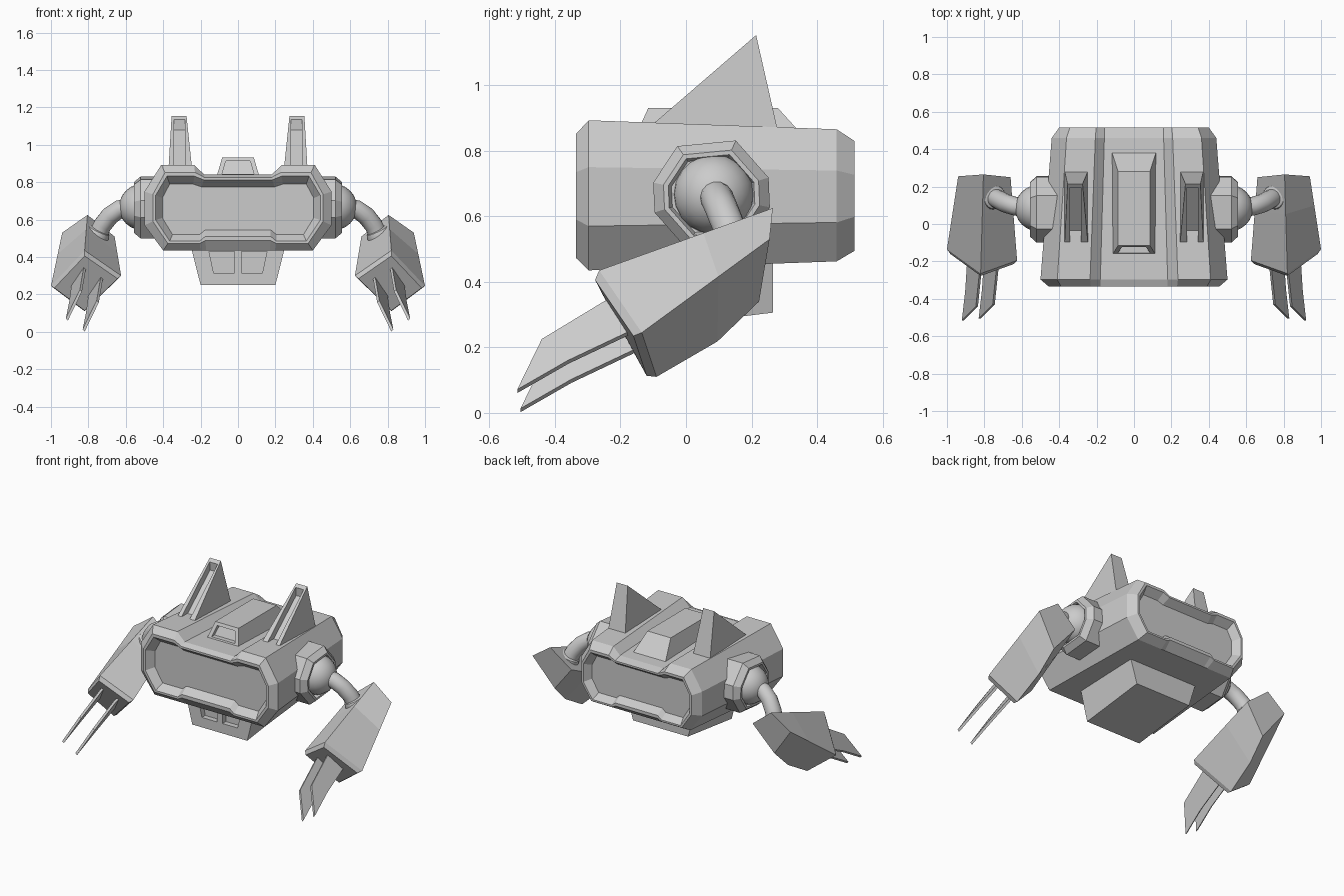
import bpy, bmesh, math
from mathutils import Vector, Matrix

if "Cube" in bpy.data.objects:
    bpy.data.objects.remove(bpy.data.objects["Cube"])


def finish(name, bm, mirror=False, smooth=False):
    bmesh.ops.recalc_face_normals(bm, faces=bm.faces)
    me = bpy.data.meshes.new(name)
    bm.to_mesh(me)
    bm.free()
    ob = bpy.data.objects.new(name, me)
    bpy.context.collection.objects.link(ob)
    if smooth:
        bpy.ops.object.select_all(action='DESELECT')
        ob.select_set(True)
        bpy.context.view_layer.objects.active = ob
        bpy.ops.object.shade_smooth_by_angle(angle=math.radians(40))
    if mirror:
        ob.modifiers.new("Mirror", 'MIRROR').use_mirror_merge = False
    return ob


def loft(name, rings, **kw):
    """Skin a list of point rings and cap both ends."""
    bm = bmesh.new()
    vs = [[bm.verts.new(p) for p in r] for r in rings]
    n = len(vs[0])
    for a, b in zip(vs, vs[1:]):
        for i in range(n):
            bm.faces.new((a[i], a[(i + 1) % n], b[(i + 1) % n], b[i]))
    bm.faces.new(vs[0])
    bm.faces.new(vs[-1])
    return finish(name, bm, **kw)


def sweep(name, pts, radii, n=14, **kw):
    """Round section along a path."""
    pts = [Vector(p) for p in pts]
    rings = []
    for i, (p, r) in enumerate(zip(pts, radii)):
        t = pts[min(i + 1, len(pts) - 1)] - pts[max(i - 1, 0)]
        q = t.to_track_quat('Z', 'Y')
        rings.append([p + q @ Vector((r * math.cos(k * math.tau / n), r * math.sin(k * math.tau / n), 0))
                      for k in range(n)])
    return loft(name, rings, **kw)


def cut(ob, cutter):
    cutter.hide_render = True
    cutter.hide_viewport = False
    cutter.display_type = 'WIRE'
    m = ob.modifiers.new("Cut", 'BOOLEAN')
    m.object = cutter
    m.operation = 'DIFFERENCE'
    m.solver = 'EXACT'
    if len(ob.modifiers) > 1:      # cut before mirroring
        ob.modifiers.move(len(ob.modifiers) - 1, 0)


# Hull: half sections for shell, rim, lip and recessed panel
shell = [(.18, .84), (.235, .893), (.41, .893), (.5, .75), (.5, .57), (.40, .435), (.2, .435), (.17, .435)]
rim = [(.178, .825), (.23, .852), (.39, .852), (.455, .735), (.455, .59), (.375, .472), (.205, .472), (.175, .487)]
lip = [(.183, .812), (.232, .832), (.38, .832), (.44, .73), (.44, .597), (.365, .485), (.205, .485), (.175, .51)]
panel = [(.195, .775), (.24, .79), (.365, .79), (.405, .715), (.405, .61), (.35, .52), (.205, .52), (.175, .545)]


def section(half, y, s):
    full = half + [(-x, z) for x, z in reversed(half)]
    return [(x * s, y, .664 + (z - .664) * s) for x, z in full]


B = .88
loft("hull", [section(panel, -.285, 1), section(lip, -.335, 1), section(rim, -.335, 1), section(shell, -.297, 1),
              section(shell, .46, B), section(rim, .515, B), section(lip, .515, B), section(panel, .468, B)])


def quad(x, y0, z0, y1, z1):
    return [(-x, y0, z0), (x, y0, z0), (x, y1, z1), (-x, y1, z1)]


# Roof block with front window
roof = loft("roof_block", [quad(.12, -.17, .81, .39, .81), quad(.085, -.115, .931, .28, .931)])
win = [(-.065, .912), (.065, .912), (.085, .845), (-.085, .845)]
cut(roof, loft("roof_window_cutter", [[(x, -.3, z) for x, z in win],
                                      [(x, -.09 - (.912 - z) * .5, z) for x, z in win]]))

# Belly box with two front windows
belly = loft("belly_box", [quad(.2, -.19, .25, .265, .306), quad(.253, -.19, .46, .265, .48)])
win = [(.02, .43), (.155, .43), (.13, .315), (.02, .315)]
for s in (1, -1):
    cut(belly, loft("belly_window_cutter", [[(x * s, y, z) for x, z in win] for y in (-.3, -.155)]))

# Roof fins with a channel down the sloping edge
fin = loft("roof_fin", [
    [(.245, -.12, .865), (.275, .214, 1.153), (.245, .285, .84)],
    [(.372, -.12, .865), (.355, .214, 1.153), (.372, .285, .84)]], mirror=True)
chan = [(-.2, .78), (.15, 1.19), (.195, 1.135), (.2, 1.08), (-.05, .87), (-.05, .78)]
cut(fin, loft("fin_channel_cutter", [[(x, y, z) for y, z in chan] for x in (.284, .343)]))

# Shoulder sockets and balls
ANG = [17, 66, 125, 168, 197, 246, 305, 348]


def octagon(x, r):
    return [(x, .078 + r * math.cos(math.radians(a)), .665 + r * math.sin(math.radians(a))) for a in ANG]


loft("shoulder_socket", [octagon(.40, .182), octagon(.52, .182), octagon(.555, .15),
                         octagon(.555, .135), octagon(.53, .125)], mirror=True)
bm = bmesh.new()
bmesh.ops.create_uvsphere(bm, u_segments=20, v_segments=12, radius=.124,
                          matrix=Matrix.Translation((.512, .085, .667)) @ Matrix.Rotation(math.pi / 2, 4, 'Y'))
finish("shoulder_ball", bm, mirror=True, smooth=True)

# Bent upper arm and collar
sweep("upper_arm", [(.56, .085, .667), (.635, .095, .655), (.685, .11, .62), (.725, .13, .57),
                    (.752, .145, .51), (.76, .15, .46)], [.05] * 6, mirror=True, smooth=True)
axis = Vector((-.42, -.15, .89)).normalized()
base = Vector((.747, .143, .535))
sweep("arm_collar", [base + axis * d for d in (-.04, -.012, .008, .014)], [.068, .068, .062, .05],
      n=18, mirror=True, smooth=True)

# Diamond-section forearm: top, outer, bottom, inner corners
back = [Vector(p) for p in ((.805, .265, .625), (.94, .255, .53), (.80, .223, .34), (.66, .25, .51))]
front = [Vector(p) for p in ((.82, -.265, .435), (1.0, -.135, .245), (.82, -.09, .11), (.625, -.195, .30))]
mid = [b.lerp(f, .4) for b, f in zip(back, front)]
mid[2] = Vector((.81, .096, .218))
c = sum(front, Vector()) / 4
nose = [c + (p - c) * .9 + Vector((0, -.022, -.013)) for p in front]
loft("forearm", [back, mid, front, nose], mirror=True)

# Two curved blade claws per arm
blade = [Vector(p) for p in ((.815, -.20, .355), (.82, -.25, .335), (.84, -.44, .22), (.915, -.515, .066),
                             (.897, -.36, .155), (.885, -.17, .245))]
thick = Vector((.7, 0, .7)) * .008
for name, off in (("outer_claw", (0, 0, 0)), ("inner_claw", (-.09, .01, -.058))):
    loft(name, [[p + Vector(off) + thick * s for p in blade] for s in (-1, 1)], mirror=True)
